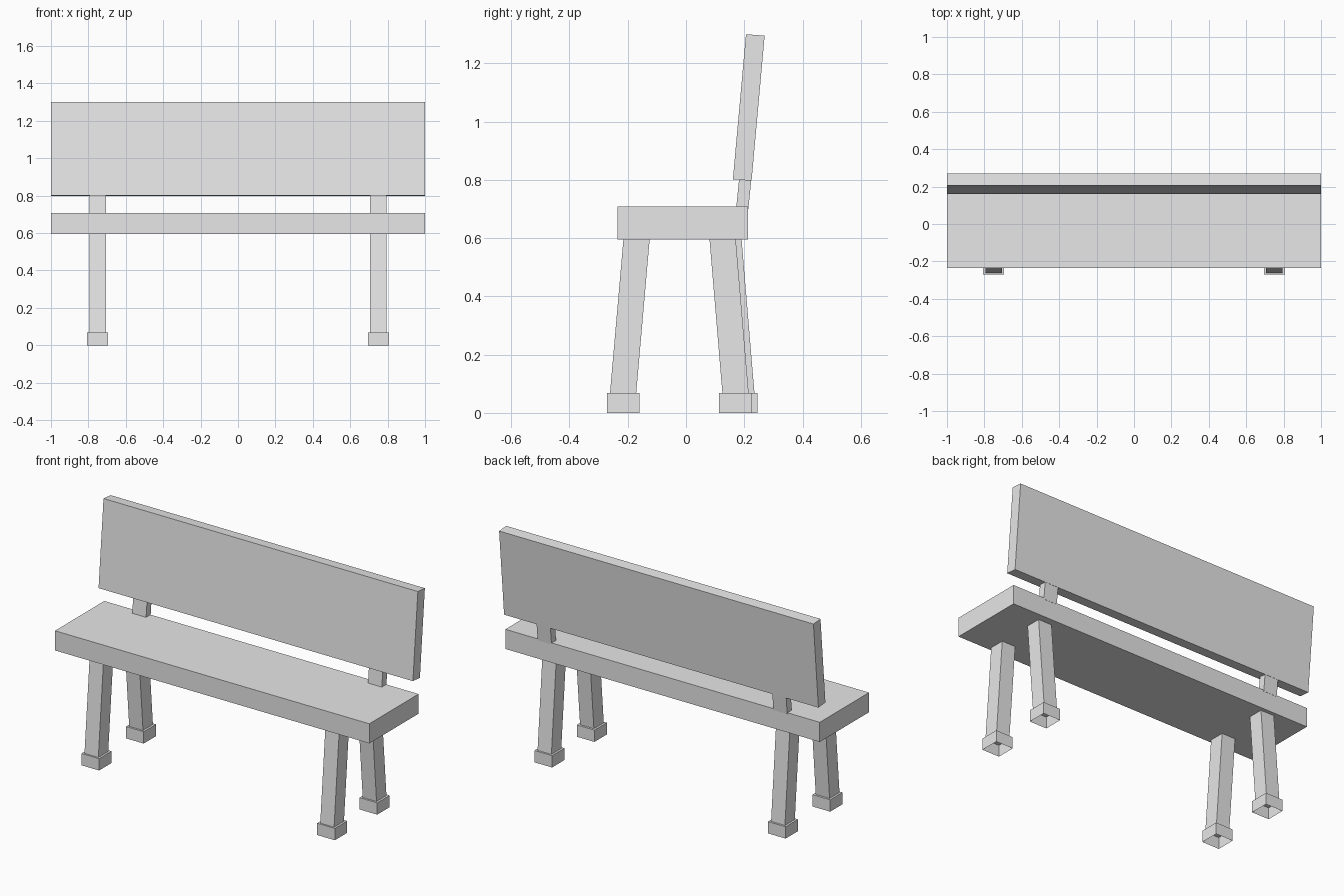
import bpy, bmesh

if "Cube" in bpy.data.objects:
    bpy.data.objects.remove(bpy.data.objects["Cube"])

grey = bpy.data.materials.new("plain grey")
grey.diffuse_color = (0.8, 0.8, 0.8, 1)
grey.use_nodes = True
grey.node_tree.nodes["Principled BSDF"].inputs["Base Color"].default_value = grey.diffuse_color


def prism(name, x0, x1, profile, open_bottom=False):
    """Sweep a side profile of (y, z) points along x; first edge is the bottom."""
    bm = bmesh.new()
    a = [bm.verts.new((x0, y, z)) for y, z in profile]
    b = [bm.verts.new((x1, y, z)) for y, z in profile]
    bm.faces.new(a)
    bm.faces.new(b[::-1])
    n = len(profile)
    for i in range(n):
        if i == 0 and open_bottom:
            continue
        j = (i + 1) % n
        bm.faces.new((a[i], b[i], b[j], a[j]))
    bmesh.ops.recalc_face_normals(bm, faces=bm.faces)
    mesh = bpy.data.meshes.new(name)
    bm.to_mesh(mesh)
    bm.free()
    mesh.materials.append(grey)
    obj = bpy.data.objects.new(name, mesh)
    bpy.context.collection.objects.link(obj)
    return obj


def slab(y0, y1, z0, z1):
    return [(y0, z0), (y1, z0), (y1, z1), (y0, z1)]


def leaning(yb, zb, yt, zt, half):
    """Slanted bar with horizontal ends, centred on yb (bottom) and yt (top)."""
    return [(yb - half, zb), (yb + half, zb), (yt + half, zt), (yt - half, zt)]


# Seat plank and tilted backrest
prism("seat", -1, 1, slab(-0.235, 0.213, 0.595, 0.708))
prism("backrest", -1, 1,
      [(0.161, 0.802), (0.225, 0.797), (0.27, 1.295), (0.206, 1.30)])

# Legs, hollow feet and back supports; the left rear leg sits a little further back
FOOT_TOP, SEAT_BOTTOM = 0.068, 0.595
for side, x, shift in (("left", -0.75, 0.02), ("right", 0.75, 0.0)):
    for end, foot_y, low_y, high_y in (
            ("front", -0.215, -0.216, -0.169),
            ("rear", 0.17 + shift, 0.17 + shift, 0.125 + shift)):
        prism(f"{end}_leg_{side}", x - 0.044, x + 0.044,
              leaning(low_y, FOOT_TOP, high_y, SEAT_BOTTOM + 0.01, 0.045))
        prism(f"{end}_foot_{side}", x - 0.056, x + 0.056,
              slab(foot_y - 0.056, foot_y + 0.056, 0, FOOT_TOP), open_bottom=True)
    prism(f"back_support_{side}", x - 0.044, x + 0.044,
          leaning(0.193, 0.70, 0.205, 0.82, 0.021))
